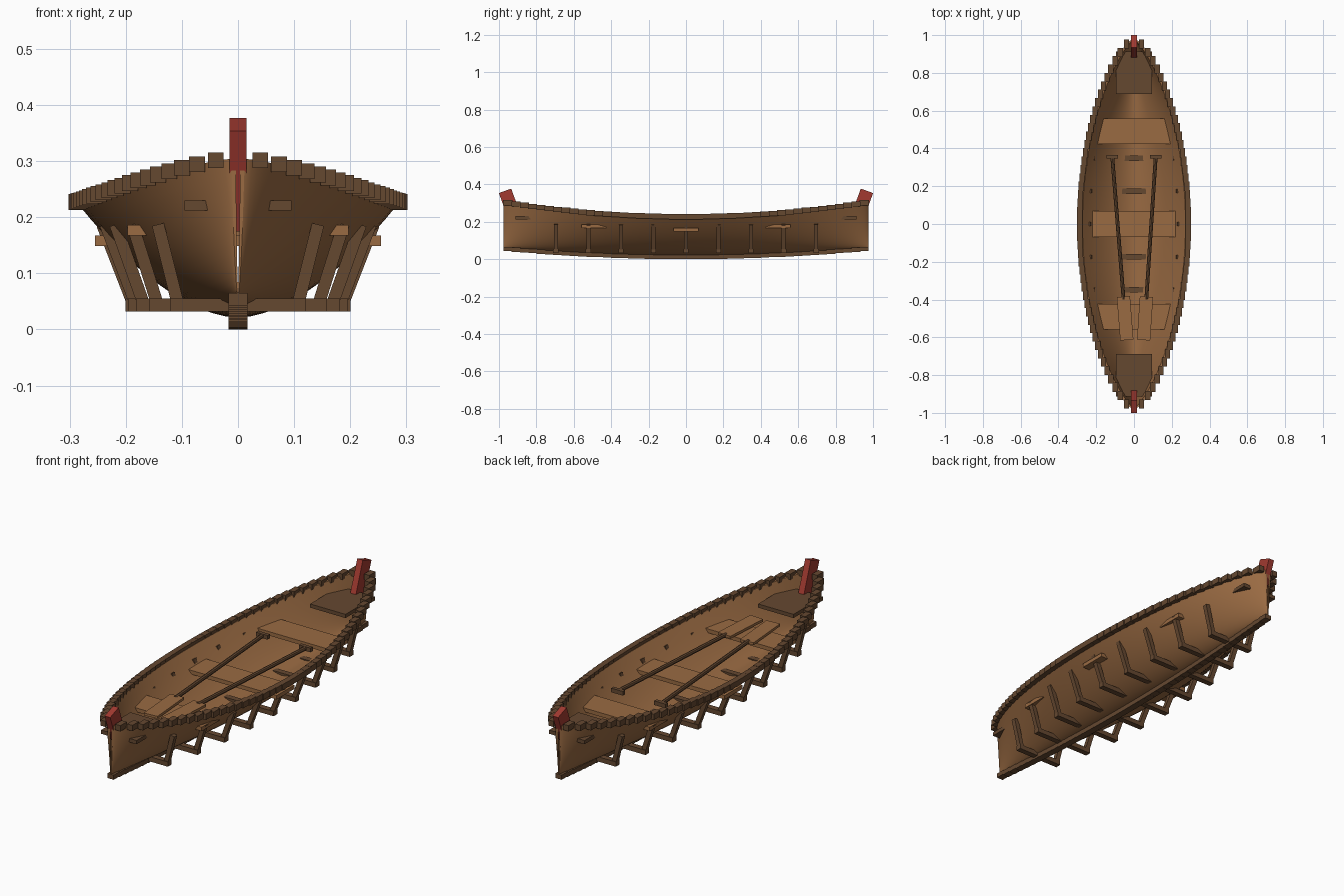
import bpy, bmesh, math
from mathutils import Matrix, Vector

if "Cube" in bpy.data.objects:
    bpy.data.objects.remove(bpy.data.objects["Cube"])


def material(name, rgb):
    m = bpy.data.materials.new(name)
    m.diffuse_color = (*rgb, 1)
    m.use_nodes = True
    m.node_tree.nodes["Principled BSDF"].inputs["Base Color"].default_value = m.diffuse_color
    return m


TAN = material("light wood", (0.32, 0.145, 0.055))
DARK = material("dark wood", (0.13, 0.065, 0.03))
RED = material("red paint", (0.36, 0.042, 0.03))
END = 0.975


def finish(name, bm, mat):
    me = bpy.data.meshes.new(name)
    bm.to_mesh(me)
    bm.free()
    ob = bpy.data.objects.new(name, me)
    bpy.context.collection.objects.link(ob)
    me.materials.append(mat)
    return ob


def add_box(bm, loc, size, rot=None):
    m = Matrix.Translation(loc) @ (rot or Matrix()) @ Matrix.Diagonal((*size, 1))
    bmesh.ops.create_cube(bm, size=1, matrix=m)


def box(name, loc, size, mat, rot=None):
    bm = bmesh.new()
    add_box(bm, loc, size, rot)
    return finish(name, bm, mat)


def add_bar(bm, a, b, wide, thick):
    """Square bar between two points."""
    a, b = Vector(a), Vector(b)
    rot = (b - a).to_track_quat('Z', 'Y').to_matrix().to_4x4()
    add_box(bm, (a + b) / 2, (wide, thick, (b - a).length), rot)


# Hull lines: half-breadth, sheer and bottom along the length
def half_width(y):
    return 0.012 + 0.275 * max(0, 1 - (y / END) ** 2) ** 0.75


def sheer(y):
    return 0.226 + 0.078 * (y / END) ** 2


def bottom(y):
    return 0.021 + 0.04 * (y / END) ** 2


def section(y, inset):
    w = max(half_width(y) - inset * 0.8, 0.004)
    zb, zt = bottom(y) + inset, sheer(y)
    pts = []
    for i in range(-12, 13):
        s = i / 12
        pts.append((w * s, y, zb + (zt - zb) * abs(s) ** 1.75))
    return pts


def add_sheet(bm, rows):
    grid = [[bm.verts.new(p) for p in r] for r in rows]
    for r0, r1 in zip(grid, grid[1:]):
        for i in range(len(r0) - 1):
            bm.faces.new((r0[i], r0[i + 1], r1[i + 1], r1[i])).smooth = True


# Hull: outer and inner planking, closed by end and top rims
stations = [END * math.sin(math.pi * (k / 48 - 0.5)) for k in range(49)]
outer = [section(y, 0) for y in stations]
inner = [section(y, 0.018) for y in stations]
bm = bmesh.new()
add_sheet(bm, outer)
add_sheet(bm, inner)
add_sheet(bm, [outer[0], inner[0]][::-1])
add_sheet(bm, [outer[-1], inner[-1]])
add_sheet(bm, [[o[0], i[0]] for o, i in zip(outer, inner)])
add_sheet(bm, [[i[-1], o[-1]] for o, i in zip(outer, inner)])
finish("hull", bm, TAN)

# Stepped gunwale and keel made of short blocks
N = 44
step = 2 * END / N
gun, keel = bmesh.new(), bmesh.new()
for k in range(N):
    y = -END + (k + 0.5) * step
    for side in (-1, 1):
        add_box(gun, (side * (half_width(y) + 0.001), y, sheer(y) + 0.001),
                (0.028, step * 1.1, 0.028))
    add_box(keel, (0, y, 0.011 + 0.045 * (y / END) ** 2), (0.034, step * 1.05, 0.022))
finish("gunwale", gun, DARK)
finish("keel", keel, DARK)

# Floor timbers with leaning ribs on both sides
for k in range(-4, 5):
    y = k * 0.174
    w = half_width(y)
    bm = bmesh.new()
    add_box(bm, (0, y, 0.044), (1.4 * w, 0.028, 0.023))
    for side in (-1, 1):
        add_bar(bm, (side * (0.7 * w - 0.014), y, 0.046),
                (side * (0.87 * w - 0.008), y, 0.187), 0.022, 0.022)
    finish("rib_frame", bm, DARK)

# Seats run through the planking
box("middle_seat", (0, 0, 0.158), (0.51, 0.135, 0.019), TAN)
for side in (-1, 1):
    box("end_seat", (0, side * 0.492, 0.177), (0.394, 0.135, 0.019), TAN)
    # Small end decks and raked stem posts
    box("end_deck", (0, side * 0.80, 0.221), (0.19, 0.225, 0.018), DARK)
    box("stem_post", (0, side * 0.935, 0.276), (0.03, 0.07, 0.19), RED,
        Matrix.Rotation(math.radians(-20 * side), 4, 'X'))

# Oars: shaft, cross handle and flat blade
for hx, bx in ((-0.115, -0.055), (0.115, 0.065)):
    z = 0.2
    grip, neck = Vector((hx, 0.355, z)), Vector((bx, -0.40, z))
    d = (neck - grip).normalized()
    bm = bmesh.new()
    rot = d.to_track_quat('Z', 'Y').to_matrix().to_4x4()
    bmesh.ops.create_cone(bm, cap_ends=True, segments=8, radius1=0.01, radius2=0.01,
                          depth=(neck - grip).length,
                          matrix=Matrix.Translation((grip + neck) / 2) @ rot)
    add_box(bm, grip, (0.062, 0.018, 0.02))
    finish("oar_shaft", bm, DARK)
    turn = Matrix.Rotation(math.atan2(d.x, -d.y), 4, 'Z')
    box("oar_blade", neck + d * 0.10, (0.07, 0.23, 0.012), TAN, turn)
